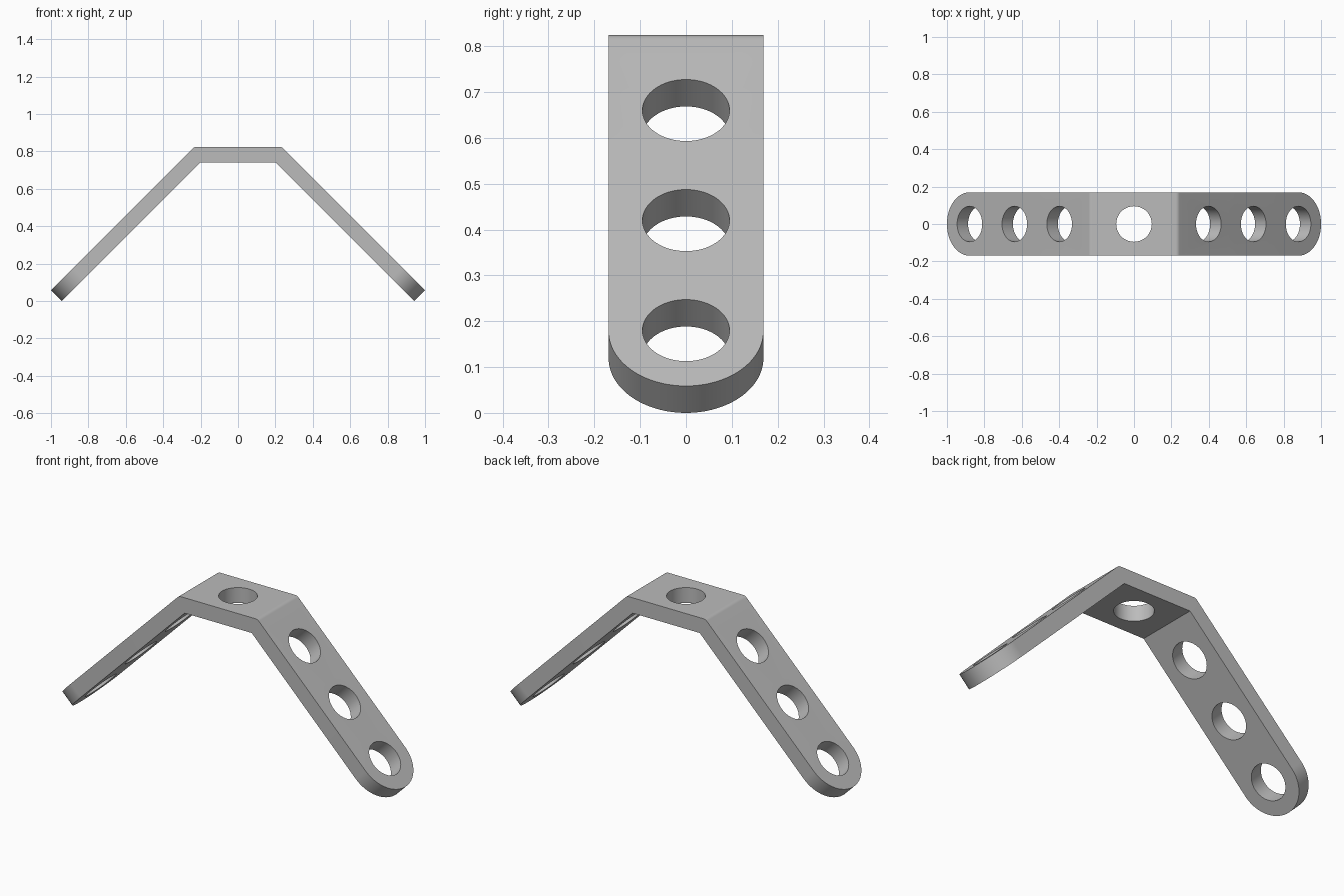
import bpy, bmesh, math
from mathutils import Vector, Matrix

if "Cube" in bpy.data.objects:
    bpy.data.objects.remove(bpy.data.objects["Cube"])

T = 0.083           # plate thickness
W = 0.169           # half width
TOP = 0.824         # top height
R = 0.095           # hole radius
D = T / math.sqrt(2)
CORNER = 1 + D - TOP            # x of the outer bend
FIL = 0.012                     # tangent length of the outer bend fillet
S = math.sqrt(0.5)
INNER = Vector((CORNER - T * math.tan(math.pi / 8), 0, TOP - T))

grey = bpy.data.materials.new("grey metal")
grey.diffuse_color = (0.5, 0.5, 0.5, 1)
grey.use_nodes = True
grey.node_tree.nodes["Principled BSDF"].inputs["Base Color"].default_value = grey.diffuse_color


def half_stations():
    """Outer point, inner point and half width, from the bend to the tip."""
    out = []
    rad = FIL / math.tan(math.pi / 8)
    centre = Vector((CORNER - FIL, 0, TOP - rad))
    for i in range(7):                       # filleted bend
        a = math.radians(45) * i / 6
        out.append((centre + rad * Vector((math.sin(a), 0, math.cos(a))), INNER, W))
    tip = Vector((1, 0, D))
    thick = Vector((-D, 0, -D))
    n = 32
    for i in range(n + 1):                   # rounded end
        a = math.pi / 2 * i / n
        p = tip + Vector((-S, 0, S)) * W * (1 - math.sin(a))
        out.append((p, p + thick, W * math.cos(a) if i < n else 0))
    return out


# Bent strip lofted through the stations
right = half_stations()
flip = Matrix.Scale(-1, 3, Vector((1, 0, 0)))
left = [(flip @ o, flip @ i, w) for o, i, w in reversed(right)]
bm = bmesh.new()
rings = []
for o, i, w in left + right:
    rings.append([bm.verts.new(p + Vector((0, y, 0)))
                  for p, y in ((o, -w), (o, w), (i, w), (i, -w))])
for a, b in zip(rings, rings[1:]):
    for k in range(4):
        m = (k + 1) % 4
        bm.faces.new((a[k], a[m], b[m], b[k]))
bmesh.ops.remove_doubles(bm, verts=bm.verts, dist=1e-5)
bmesh.ops.dissolve_limit(bm, angle_limit=0.005, verts=bm.verts, edges=bm.edges)
bmesh.ops.recalc_face_normals(bm, faces=bm.faces)
mesh = bpy.data.meshes.new("bent_bracket")
bm.to_mesh(mesh)
bm.free()
mesh.materials.append(grey)
bracket = bpy.data.objects.new("bent_bracket", mesh)
bpy.context.collection.objects.link(bracket)

# Hole cutters: one in the top, three in each leg
bm = bmesh.new()


def hole(pos, tilt):
    m = Matrix.Translation(pos) @ Matrix.Rotation(tilt, 4, 'Y')
    bmesh.ops.create_cone(bm, cap_ends=True, segments=64, radius1=R, radius2=R,
                          depth=T * 1.6, matrix=m)


hole(Vector((0, 0, TOP - T / 2)), 0)
for side in (-1, 1):
    for z in (0.18, 0.42, 0.66):
        hole(Vector((side * (1 + D - z - D / 2), 0, z - D / 2)), side * math.pi / 4)
cmesh = bpy.data.meshes.new("hole_cutters")
bm.to_mesh(cmesh)
bm.free()
cmesh.materials.append(grey)
cutter = bpy.data.objects.new("hole_cutters", cmesh)
bpy.context.collection.objects.link(cutter)
cutter.hide_render = True

cut = bracket.modifiers.new("holes", 'BOOLEAN')
cut.operation = 'DIFFERENCE'
cut.solver = 'EXACT'
cut.object = cutter
bpy.context.view_layer.objects.active = bracket
bracket.select_set(True)
bpy.ops.object.modifier_apply(modifier=cut.name)
bpy.data.objects.remove(cutter)
bpy.ops.object.shade_smooth_by_angle(angle=math.radians(30))
